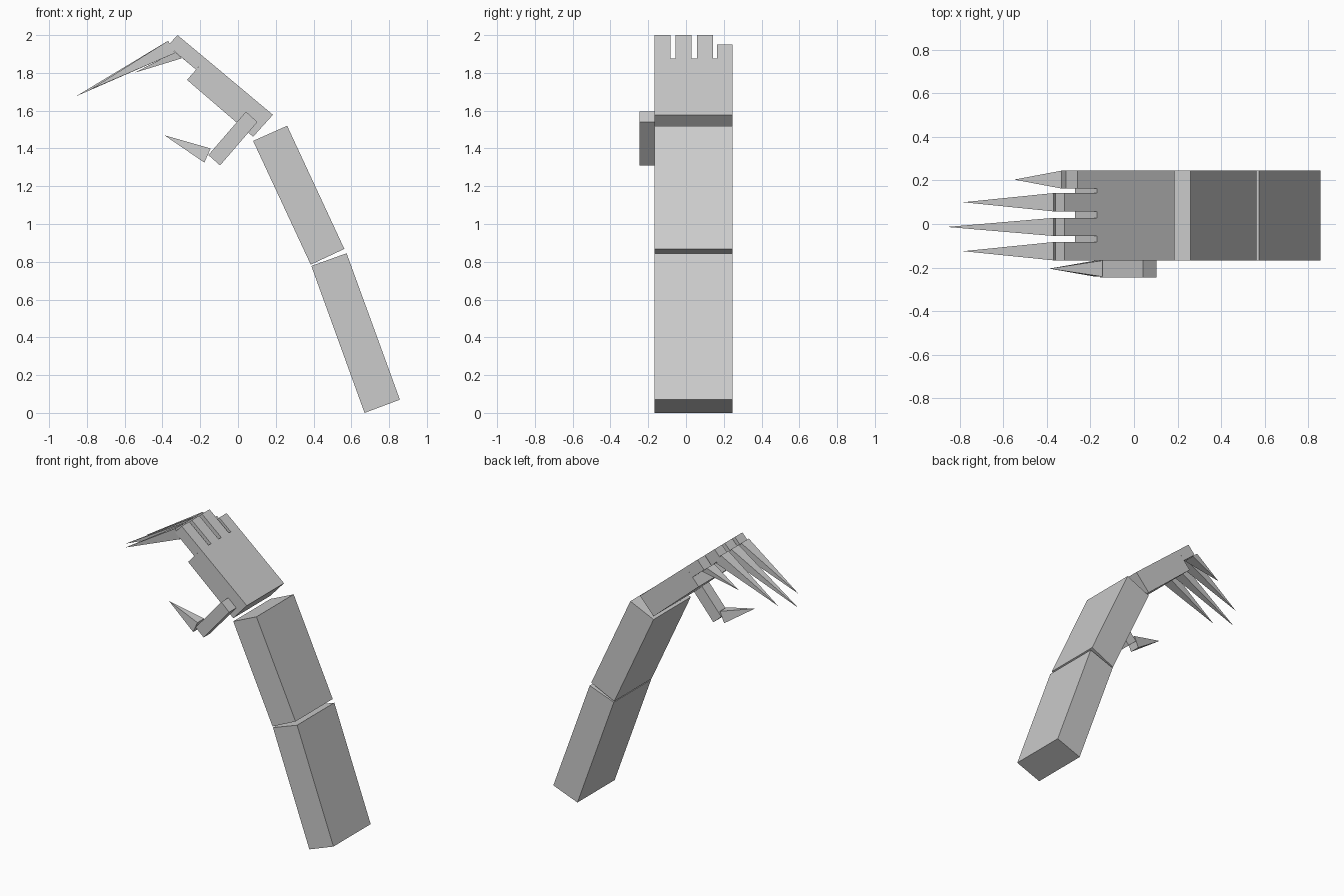
import bpy

if "Cube" in bpy.data.objects:
    bpy.data.objects.remove(bpy.data.objects["Cube"])


def make(name, verts, faces):
    mesh = bpy.data.meshes.new(name)
    mesh.from_pydata(verts, [], faces)
    obj = bpy.data.objects.new(name, mesh)
    bpy.context.collection.objects.link(obj)
    return obj


def slab(name, profile, y0, y1):
    """Extrude a clockwise (x, z) outline from y0 to y1."""
    n = len(profile)
    verts = [(x, y, z) for y in (y0, y1) for x, z in profile]
    faces = [tuple(reversed(range(n))), tuple(range(n, 2 * n))]
    faces += [(i, (i + 1) % n, n + (i + 1) % n, n + i) for i in range(n)]
    obj = make(name, verts, faces)
    fix_normals(obj)
    return obj


def claw(name, top, bottom, tip, y0, y1):
    """Four-sided spike with a rectangular base."""
    verts = [(x, y, z) for y in (y0, y1) for x, z in (top, bottom)]
    verts.append((tip[0], (y0 + y1) / 2, tip[1]))
    faces = [(0, 1, 3, 2), (0, 1, 4), (1, 3, 4), (3, 2, 4), (2, 0, 4)]
    fix_normals(make(name, verts, faces))


def fix_normals(obj):
    import bmesh
    bm = bmesh.new()
    bm.from_mesh(obj.data)
    bmesh.ops.recalc_face_normals(bm, faces=bm.faces)
    bm.to_mesh(obj.data)
    bm.free()


Y0, Y1 = -0.167, 0.245

# Arm segments and palm
slab("lower_forearm", [(0.67, 0.0), (0.388, 0.778), (0.575, 0.845), (0.857, 0.07)], Y0, Y1)
slab("upper_forearm", [(0.385, 0.785), (0.08, 1.44), (0.26, 1.52), (0.563, 0.868)], Y0, Y1)
slab("palm", [(0.08, 1.462), (-0.27, 1.763), (-0.17, 1.875), (0.185, 1.578)], Y0, Y1)

# Fingers: name, y range, claw tip (x, z)
fingers = [
    ("index", -0.167, -0.083, (-0.785, 1.71)),
    ("middle", -0.055, 0.028, (-0.86, 1.675)),
    ("ring", 0.058, 0.142, (-0.785, 1.71)),
    ("little", 0.163, 0.245, (-0.55, 1.80)),
]
for name, y0, y1, tip in fingers:
    if name == "little":
        end_top, end_low = (-0.26, 1.95), (-0.312, 1.892)
        base_top, base_low = (-0.333, 1.91), (-0.298, 1.877)
    else:
        end_top, end_low = (-0.32, 2.0), (-0.372, 1.944)
        base_top, base_low = (-0.37, 1.97), (-0.333, 1.905)
    slab(name + "_finger", [(-0.222, 1.817), end_low, end_top, (-0.17, 1.875)], y0, y1)
    claw(name + "_claw", base_top, base_low, tip, y0, y1)

# Thumb beside the palm
slab("thumb", [(-0.095, 1.31), (-0.157, 1.365), (0.042, 1.595), (0.103, 1.54)], -0.245, Y0)
claw("thumb_claw", (-0.145, 1.40), (-0.178, 1.325), (-0.39, 1.47), -0.242, -0.168)
